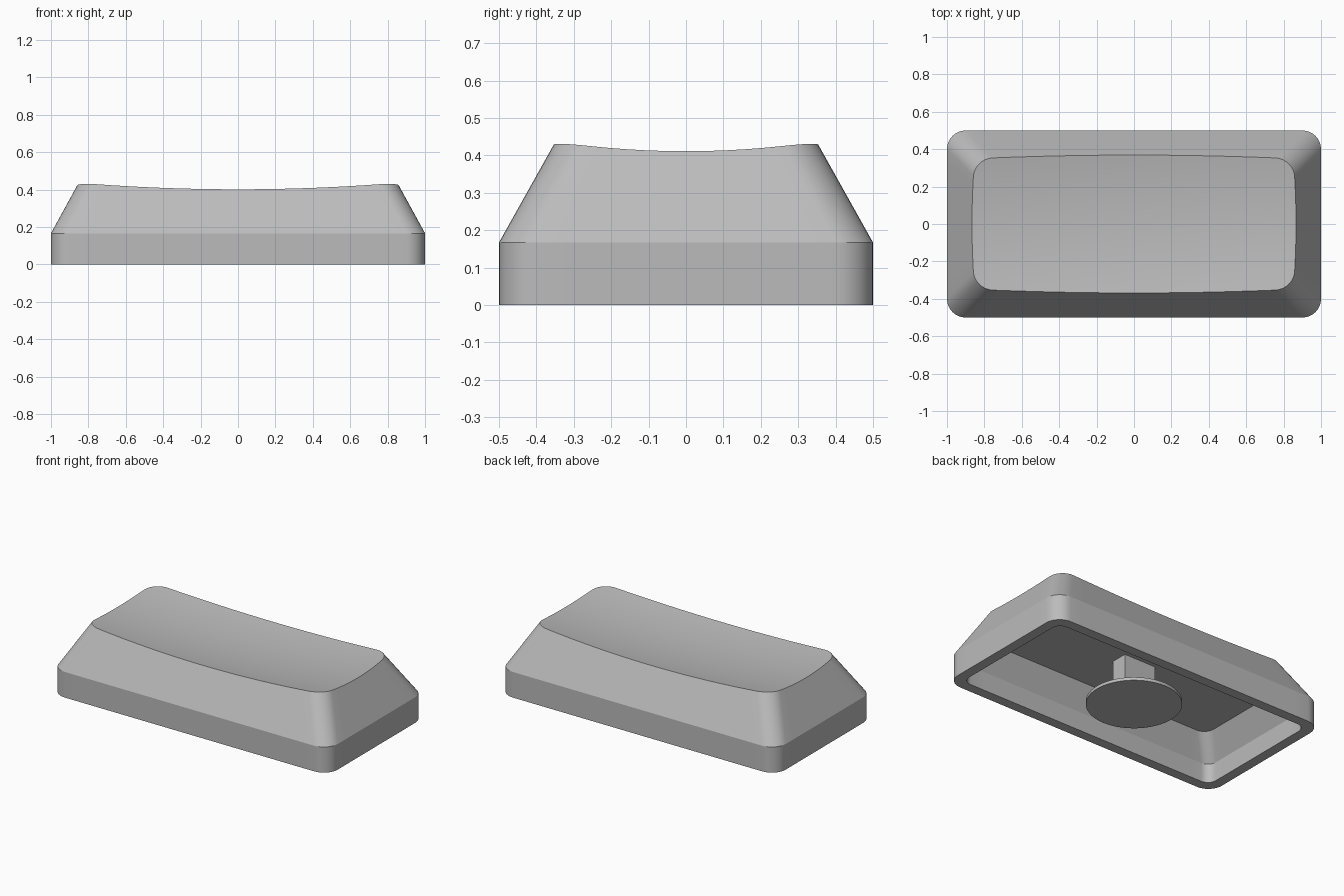
import bpy, bmesh, math

old = bpy.data.objects.get("Cube")
if old:
    bpy.data.objects.remove(old, do_unlink=True)

mat = bpy.data.materials.new("light_grey_plastic")
mat.use_nodes = True
grey = (0.5, 0.5, 0.5, 1)
mat.diffuse_color = grey
mat.node_tree.nodes["Principled BSDF"].inputs["Base Color"].default_value = grey

CORNER, LONG, SHORT = 8, 20, 10   # segments per corner and straight side


def outline(hx, hy, r):
    """Rounded rectangle with evenly divided straight sides."""
    arcs = []
    for k, (sx, sy) in enumerate([(1, 1), (-1, 1), (-1, -1), (1, -1)]):
        cx, cy = sx * (hx - r), sy * (hy - r)
        arcs.append([(cx + r * math.cos(a), cy + r * math.sin(a))
                     for a in [(k + i / CORNER) * math.pi / 2 for i in range(CORNER + 1)]])
    pts = []
    for k, arc in enumerate(arcs):
        pts += arc
        (ax, ay), (bx, by) = arc[-1], arcs[(k + 1) % 4][0]
        n = SHORT if k % 2 else LONG
        pts += [(ax + (bx - ax) * i / n, ay + (by - ay) * i / n) for i in range(1, n)]
    return pts


def dish(x, y):
    """Height of the scooped top."""
    return 0.372 + 0.052 * x * x + 0.22 * y * y


def finish(obj, angle):
    obj.data.materials.append(mat)
    bpy.ops.object.select_all(action='DESELECT')
    obj.select_set(True)
    bpy.context.view_layer.objects.active = obj
    bpy.ops.object.shade_smooth_by_angle(angle=math.radians(angle))


# Hollow shell: ceiling, inner wall, rim, skirt, taper, dished top
bm = bmesh.new()


def ring(points):
    return [bm.verts.new(p) for p in points]


def flat(hx, hy, r, z):
    return ring([(x, y, z) for x, y in outline(hx, hy, r)])


def bridge(a, b):
    for i in range(len(a)):
        j = (i + 1) % len(a)
        bm.faces.new((a[i], a[j], b[j], b[i]))


SKIRT, PEAK = 0.167, 0.435
base, crown = outline(1, 0.5, 0.1), outline(0.853, 0.35, 0.1)
edge = []
for (x0, y0), (x1, y1) in zip(base, crown):
    t = 1
    for _ in range(12):       # slide along the taper until it meets the dish
        x, y = x0 + (x1 - x0) * t, y0 + (y1 - y0) * t
        t = (dish(x, y) - SKIRT) / (PEAK - SKIRT)
    edge.append((x, y))

rings = [flat(0.84, 0.352, 0.07, 0.268),
         flat(0.932, 0.432, 0.06, 0.12),
         flat(0.935, 0.435, 0.06, 0),
         flat(1, 0.5, 0.1, 0),
         flat(1, 0.5, 0.1, SKIRT)]
STEPS = 10
for i in range(STEPS):
    s = 1 - i / STEPS
    rings.append(ring([(x * s, y * s, dish(x * s, y * s)) for x, y in edge]))
for a, b in zip(rings, rings[1:]):
    bridge(a, b)
bm.faces.new(rings[0])
centre = bm.verts.new((0, 0, dish(0, 0)))
last = rings[-1]
for i in range(len(last)):
    bm.faces.new((last[i], last[(i + 1) % len(last)], centre))
bmesh.ops.recalc_face_normals(bm, faces=bm.faces)
mesh = bpy.data.meshes.new("cap_shell")
bm.to_mesh(mesh)
bm.free()
shell = bpy.data.objects.new("cap_shell", mesh)
bpy.context.collection.objects.link(shell)
finish(shell, 20)

# Stem post under the ceiling
bpy.ops.mesh.primitive_cube_add(size=1, location=(0, 0, 0.145))
post = bpy.context.object
post.name = "stem_post"
post.scale = (0.23, 0.11, 0.26)
finish(post, 20)

# Round foot of the stem
bpy.ops.mesh.primitive_cylinder_add(vertices=64, radius=0.28, depth=0.02, location=(0, 0, 0.01))
foot = bpy.context.object
foot.name = "stem_foot"
finish(foot, 30)
